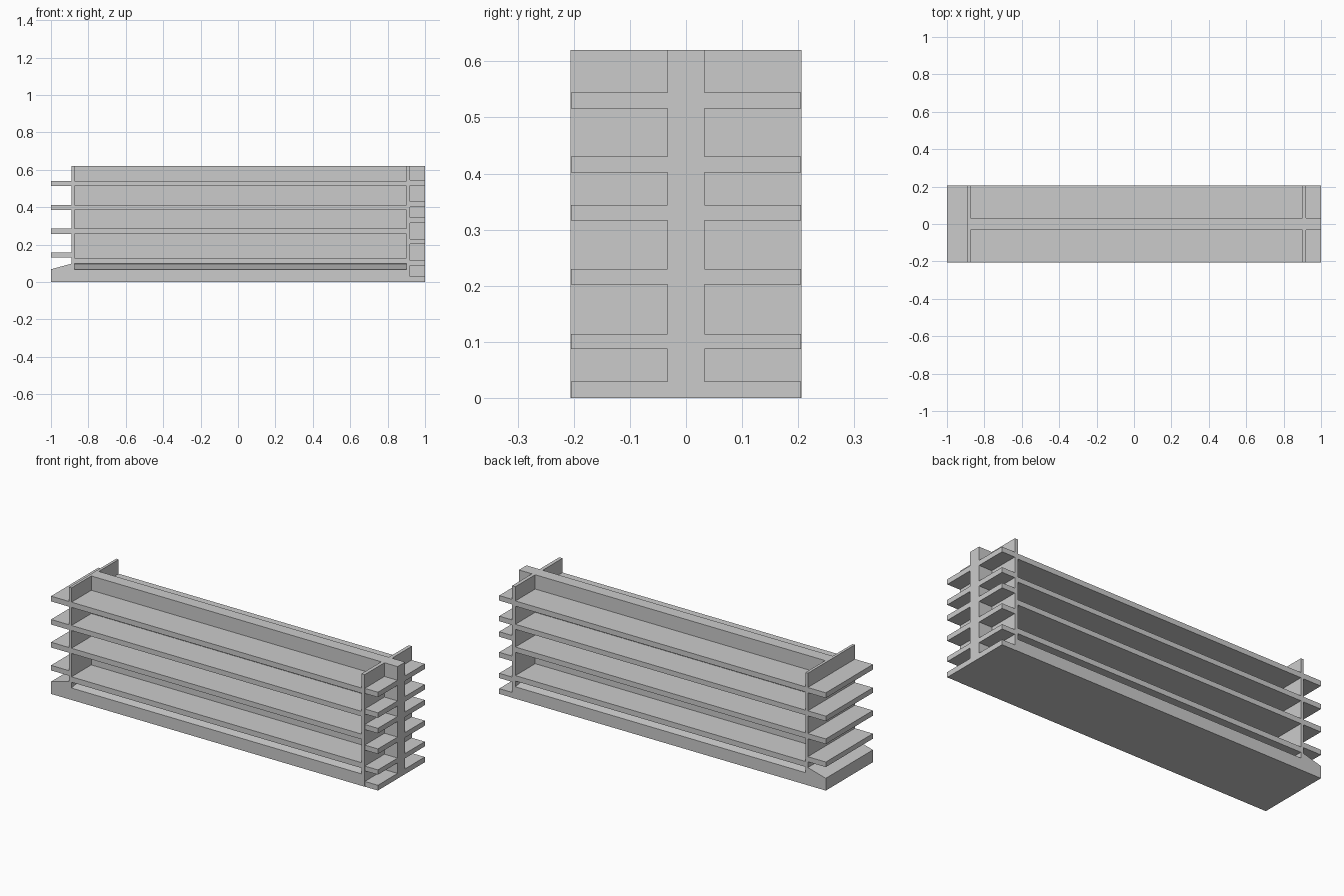
import bpy, bmesh

if "Cube" in bpy.data.objects:
    bpy.data.objects.remove(bpy.data.objects["Cube"])

W = 0.206          # half depth of the body
SPINE = 0.033      # half thickness of the central wall


def prism(name, outline, axis, lo, hi):
    """Extrude a closed outline along x or y between lo and hi."""
    bm = bmesh.new()

    def point(a, b, t):
        return (t, a, b) if axis == 'x' else (a, t, b)

    rings = [[bm.verts.new(point(a, b, t)) for a, b in outline] for t in (lo, hi)]
    n = len(outline)
    bm.faces.new(rings[0])
    bm.faces.new(rings[1][::-1])
    for i in range(n):
        j = (i + 1) % n
        bm.faces.new((rings[0][i], rings[1][i], rings[1][j], rings[0][j]))
    bmesh.ops.recalc_face_normals(bm, faces=bm.faces)
    mesh = bpy.data.meshes.new(name)
    bm.to_mesh(mesh)
    bm.free()
    obj = bpy.data.objects.new(name, mesh)
    bpy.context.collection.objects.link(obj)
    return obj


def box(name, x0, x1, y, z0, z1):
    """Box symmetric about y = 0."""
    return prism(name, [(x0, z0), (x1, z0), (x1, z1), (x0, z1)], 'y', -y, y)


# Central wall and the two full-width end plates
box("central_wall", -0.875, 1.0, SPINE, 0.0, 0.62)
box("left_end_plate", -0.89, -0.875, W, 0.0, 0.62)
box("right_end_plate", 0.90, 0.92, W, 0.0, 0.62)

# Base: ridged middle, sloped wedge on the left, thin foot on the right
prism("base", [(-W, 0), (W, 0), (W, 0.066), (SPINE, 0.096),
               (-SPINE, 0.096), (-W, 0.066)], 'x', -0.875, 0.90)
prism("left_wedge", [(-1, 0), (-0.89, 0), (-0.89, 0.098), (-1, 0.068)], 'y', -W, W)

# Long shelves between the end plates
for i, (z0, z1) in enumerate([(0.098, 0.128), (0.257, 0.286), (0.384, 0.412), (0.512, 0.541)]):
    box(f"long_shelf_{i + 1}", -0.875, 0.90, W, z0, z1)

# Short shelves projecting beyond the left plate
for i, (z0, z1) in enumerate([(0.130, 0.158), (0.257, 0.286), (0.384, 0.412), (0.512, 0.541)]):
    box(f"left_shelf_{i + 1}", -1.0, -0.89, W, z0, z1)

# Short shelves projecting beyond the right plate
for i, (z0, z1) in enumerate([(0, 0.029), (0.0875, 0.114), (0.202, 0.230),
                              (0.316, 0.344), (0.402, 0.430), (0.516, 0.544)]):
    box(f"right_shelf_{i + 1}", 0.92, 1.0, 0.205, z0, z1)
